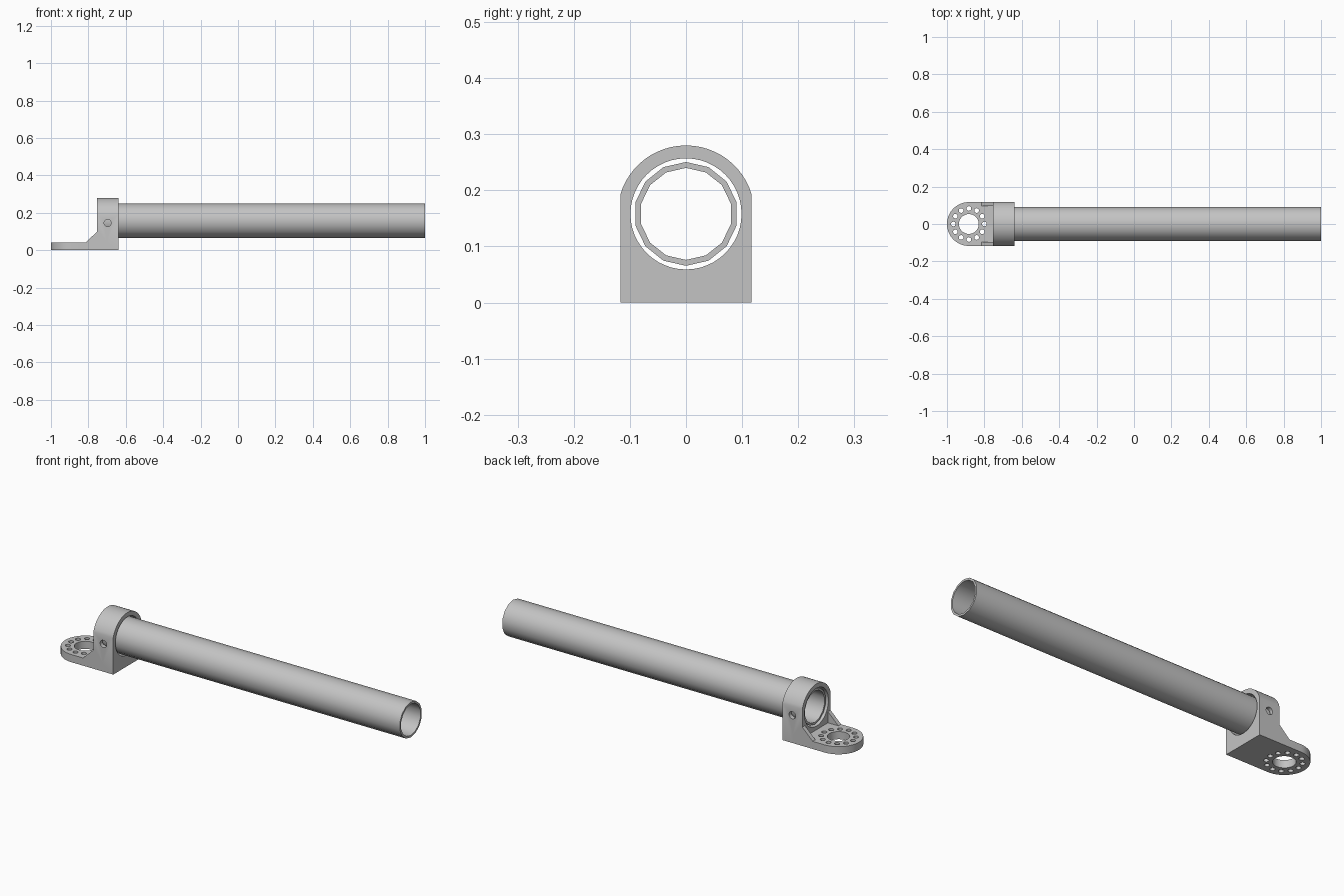
import bpy, bmesh, math
from math import sin, cos, pi, radians
from mathutils import Matrix, Vector

cube = bpy.data.objects.get("Cube")
if cube:
    bpy.data.objects.remove(cube, do_unlink=True)

grey = bpy.data.materials.new("machined_grey")
grey.use_nodes = True
colour = (0.55, 0.55, 0.55, 1)
grey.diffuse_color = colour
grey.node_tree.nodes["Principled BSDF"].inputs["Base Color"].default_value = colour

AXIS_Z = 0.158      # height of the tube axis
HALF_W = 0.117      # half width of the bracket
COLLAR = (-0.755, -0.64)
EYE_X = -0.883      # centre of the foot's rounded end
FOOT_H = 0.04


def link(name, bm):
    bmesh.ops.recalc_face_normals(bm, faces=bm.faces)
    mesh = bpy.data.meshes.new(name)
    bm.to_mesh(mesh)
    bm.free()
    mesh.materials.append(grey)
    obj = bpy.data.objects.new(name, mesh)
    bpy.context.scene.collection.objects.link(obj)
    return obj


def prism(name, outline, depth):
    """Extrude a closed outline of 3D points along a vector."""
    bm = bmesh.new()
    face = bm.faces.new([bm.verts.new(p) for p in outline])
    ext = bmesh.ops.extrude_face_region(bm, geom=[face])
    verts = [v for v in ext["geom"] if isinstance(v, bmesh.types.BMVert)]
    bmesh.ops.translate(bm, verts=verts, vec=Vector(depth))
    return link(name, bm)


def cylinder(name, radius, length, centre, axis, sides):
    bm = bmesh.new()
    turn = Vector((0, 0, 1)).rotation_difference(Vector(axis)).to_matrix().to_4x4()
    bmesh.ops.create_cone(bm, cap_ends=True, segments=sides, radius1=radius,
                          radius2=radius, depth=length,
                          matrix=Matrix.Translation(centre) @ turn)
    return link(name, bm)


def combine(target, other, operation):
    """Apply a boolean and discard the helper."""
    mod = target.modifiers.new(operation.lower(), 'BOOLEAN')
    mod.object, mod.operation, mod.solver = other, operation, 'EXACT'
    bpy.context.view_layer.objects.active = target
    bpy.ops.object.modifier_apply(modifier=mod.name)
    bpy.data.objects.remove(other, do_unlink=True)


def smooth(obj, angle):
    bpy.ops.object.select_all(action='DESELECT')
    obj.select_set(True)
    bpy.context.view_layer.objects.active = obj
    bpy.ops.object.shade_smooth_by_angle(angle=radians(angle))


# Collar: upright block with an arched top
arch_r = 0.122
start = math.acos(HALF_W / arch_r)
arch = [start + (pi - 2 * start) * i / 24 for i in range(25)]
outline = [(COLLAR[0], -HALF_W, 0), (COLLAR[0], HALF_W, 0)]
outline += [(COLLAR[0], arch_r * cos(a), AXIS_Z + arch_r * sin(a)) for a in arch]
bracket = prism("bracket", outline, (COLLAR[1] - COLLAR[0], 0, 0))

# Foot: flat plate with a rounded end
outline = [(EYE_X - HALF_W * sin(a), HALF_W * cos(a), 0)
           for a in [pi * i / 32 for i in range(33)]]
outline += [(-0.7, -HALF_W, 0), (-0.7, HALF_W, 0)]
combine(bracket, prism("foot", outline, (0, 0, FOOT_H)), 'UNION')

# Gussets on both edges of the foot
for side in (-1, 1):
    outline = [(x, side * HALF_W, z) for x, z in
               ((-0.815, FOOT_H), (-0.815, 0.02), (-0.74, 0.02),
                (-0.74, 0.098), (COLLAR[0], 0.098))]
    combine(bracket, prism("gusset", outline, (0, -side * 0.022, 0)), 'UNION')

# Bore for the tube, set screw holes, central eye and ring of bolt holes
combine(bracket, cylinder("bore", 0.099, 0.3, (-0.6975, 0, AXIS_Z), (1, 0, 0), 48),
        'DIFFERENCE')
combine(bracket, cylinder("screw_hole", 0.019, 0.4, (-0.697, 0, 0.145), (0, 1, 0), 20),
        'DIFFERENCE')
combine(bracket, cylinder("eye", 0.053, 0.2, (EYE_X, 0, 0), (0, 0, 1), 32),
        'DIFFERENCE')
for i in range(12):
    a = 2 * pi * i / 12
    centre = (EYE_X + 0.083 * cos(a), 0.083 * sin(a), 0)
    combine(bracket, cylinder("bolt_hole", 0.0125, 0.2, centre, (0, 0, 1), 16),
            'DIFFERENCE')
smooth(bracket, 30)

# Tube: open hollow pipe resting inside the collar
SIDES = 14
bm = bmesh.new()
rings = []
for x, r in ((-0.745, 0.0925), (1, 0.0925), (1, 0.082), (-0.745, 0.082)):
    rings.append([bm.verts.new((x, r * sin(2 * pi * i / SIDES),
                                AXIS_Z + r * cos(2 * pi * i / SIDES)))
                  for i in range(SIDES)])
for k in range(4):
    a, b = rings[k], rings[(k + 1) % 4]
    for i in range(SIDES):
        j = (i + 1) % SIDES
        bm.faces.new((a[i], a[j], b[j], b[i]))
tube = link("tube", bm)
smooth(tube, 40)
